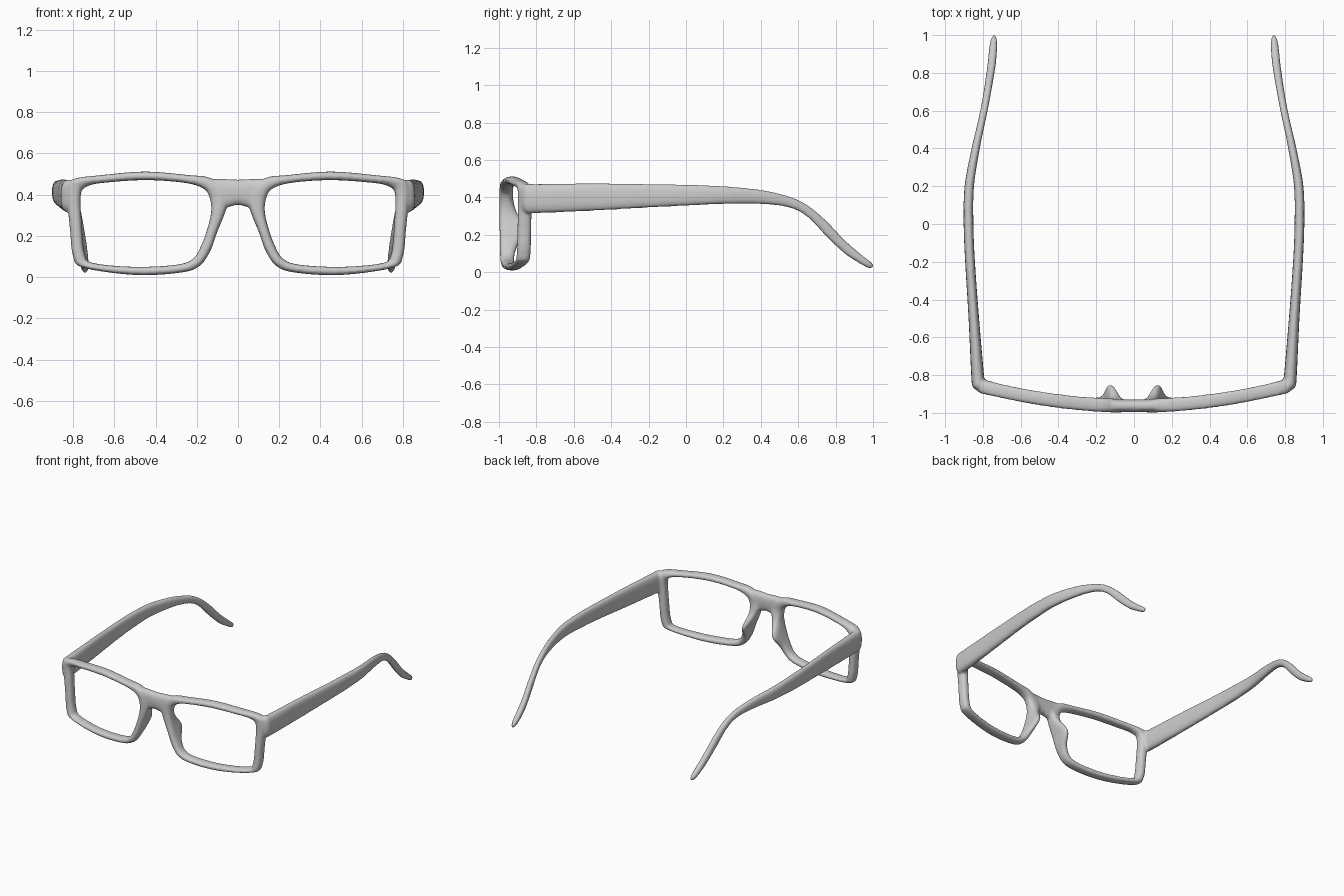
import bpy, bmesh, math
from mathutils import Vector

cube = bpy.data.objects.get("Cube")
if cube:
    bpy.data.objects.remove(cube)

SIDES = 16


def spline(keys, steps, closed=False):
    """Catmull-Rom interpolation of tuples of any length."""
    keys = [Vector(k) for k in keys]
    n = len(keys)
    pick = (lambda i: keys[i % n]) if closed else (lambda i: keys[max(0, min(n - 1, i))])
    out = []
    for i in range(n if closed else n - 1):
        a, b, c, d = (pick(i + k) for k in (-1, 0, 1, 2))
        for s in range(steps):
            t = s / steps
            out.append(0.5 * (2 * b + (c - a) * t + (2 * a - 5 * b + 4 * c - d) * t ** 2
                              + (3 * b - a - 3 * c + d) * t ** 3))
    return out if closed else out + [keys[-1]]


def ring(centre, u, v_plus, v_minus, square=0.8):
    """Rounded section spanned by u and by v, which may differ on its two sides."""
    pts = []
    for k in range(SIDES):
        ang = math.tau * k / SIDES
        c, s = math.cos(ang), math.sin(ang)
        v = v_plus if s > 0 else v_minus
        pts.append(centre + u * math.copysign(abs(c) ** square, c)
                   + v * math.copysign(abs(s) ** square, s))
    return pts


def loft(bm, rings, closed=False, mirror=False):
    flip = -1 if mirror else 1
    rows = [[bm.verts.new((p.x * flip, p.y, p.z)) for p in r] for r in rings]
    for i in range(len(rows) if closed else len(rows) - 1):
        a, b = rows[i], rows[(i + 1) % len(rows)]
        for k in range(SIDES):
            j = (k + 1) % SIDES
            bm.faces.new((a[k], a[j], b[j], b[k]))
    if not closed:
        bm.faces.new(rows[0])
        bm.faces.new(rows[-1])


def front_y(x):
    """Wrap of the frame front, seen from above."""
    return -0.963 + 0.16 * x * x


# Rim: inner x, inner z, outer x, outer z, extra depth at the back for the nose pad
RIM = [
    (.14, .39, .04, .41, 0), (.17, .43, .13, .48, 0), (.26, .457, .24, .495, 0),
    (.45, .47, .45, .512, 0), (.65, .457, .66, .495, 0), (.73, .44, .8, .475, 0),
    (.762, .40, .83, .42, 0), (.757, .25, .815, .23, 0), (.742, .11, .8, .1, 0),
    (.70, .068, .75, .045, 0), (.5, .05, .5, .01, 0), (.3, .06, .29, .02, 0),
    (.22, .088, .19, .05, 0), (.18, .15, .135, .125, .02), (.15, .23, .1, .22, .075),
    (.13, .32, .06, .32, .02),
]
rim_rings = []
for ix, iz, ox, oz, pad in spline(RIM, 5, closed=True):
    mid = Vector(((ix + ox) / 2, 0, (iz + oz) / 2))
    mid.y = front_y(mid.x)
    half = Vector((ox - ix, 0, oz - iz)) / 2
    rim_rings.append(ring(mid, half, Vector((0, .037 + max(pad, 0), 0)), Vector((0, .037, 0))))

# Temple arm: y, centre x, half width, top z, bottom z
TEMPLE = [
    (-.885, .808, .018, .45, .35), (-.86, .82, .035, .472, .32), (-.8, .828, .034, .472, .315),
    (-.5, .848, .028, .475, .328), (-.2, .868, .026, .472, .345), (0, .876, .026, .468, .355),
    (.2, .872, .025, .46, .364), (.4, .838, .022, .44, .364), (.55, .805, .02, .405, .346),
    (.65, .785, .02, .358, .295), (.75, .768, .021, .275, .192), (.85, .753, .022, .17, .098),
    (.94, .745, .021, .092, .04), (.98, .742, .015, .062, .02), (1, .74, .006, .045, .025),
]
temple_rings = []
for y, x, w, top, low in spline(TEMPLE, 5):
    up = Vector((0, 0, (top - low) / 2))
    temple_rings.append(ring(Vector((x, y, (top + low) / 2)), Vector((w, 0, 0)), up, up))

# Bridge: x, top z, bottom z
BRIDGE = [(.11, .478, .36), (.05, .476, .34), (0, .473, .35), (-.05, .476, .34), (-.11, .478, .36)]
bridge_rings = []
for x, top, low in spline(BRIDGE, 5):
    up = Vector((0, 0, (top - low) / 2))
    bridge_rings.append(ring(Vector((x, front_y(x), (top + low) / 2)), Vector((0, .034, 0)), up, up))

bm = bmesh.new()
for side in (False, True):
    loft(bm, rim_rings, closed=True, mirror=side)
    loft(bm, temple_rings, mirror=side)
loft(bm, bridge_rings)
bmesh.ops.recalc_face_normals(bm, faces=bm.faces)
mesh = bpy.data.meshes.new("glasses_frame")
bm.to_mesh(mesh)
bm.free()
frame = bpy.data.objects.new("glasses_frame", mesh)
bpy.context.collection.objects.link(frame)

# Fuse the parts into one moulded, softly blended frame
fuse = frame.modifiers.new("fuse", 'REMESH')
fuse.mode = 'VOXEL'
fuse.voxel_size = 0.008
fuse.use_smooth_shade = True
soften = frame.modifiers.new("soften", 'SMOOTH')
soften.factor = 0.5
soften.iterations = 6

# Single grey plastic
grey = bpy.data.materials.new("grey_plastic")
grey.use_nodes = True
colour = (0.6, 0.6, 0.6, 1)
grey.diffuse_color = colour
grey.node_tree.nodes["Principled BSDF"].inputs["Base Color"].default_value = colour
mesh.materials.append(grey)
